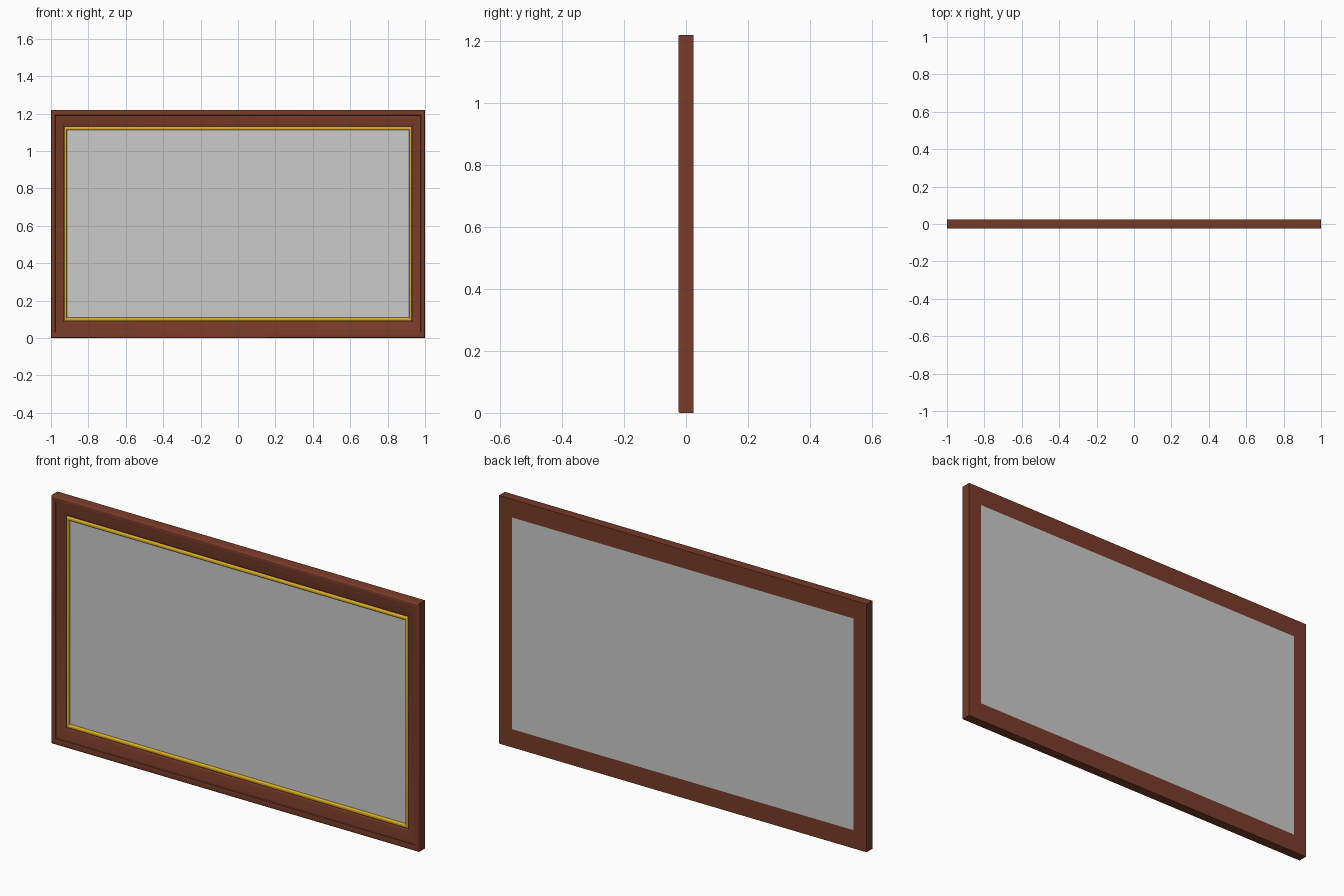
import bpy, bmesh, math

if "Cube" in bpy.data.objects:
    bpy.data.objects.remove(bpy.data.objects["Cube"])

HX, HZ = 1.0, 0.61      # half width and half height of the frame
ZF = 1.28               # top and bottom mouldings are wider than the sides


def colour(name, rgb):
    m = bpy.data.materials.new(name)
    m.diffuse_color = (*rgb, 1)
    m.use_nodes = True
    m.node_tree.nodes["Principled BSDF"].inputs["Base Color"].default_value = m.diffuse_color
    return m


def finish(bm, name, mat=None, smooth=False):
    bmesh.ops.recalc_face_normals(bm, faces=bm.faces)
    me = bpy.data.meshes.new(name)
    bm.to_mesh(me)
    bm.free()
    ob = bpy.data.objects.new(name, me)
    bpy.context.collection.objects.link(ob)
    if mat:
        me.materials.append(mat)
    if smooth:
        bpy.ops.object.select_all(action='DESELECT')
        ob.select_set(True)
        bpy.context.view_layer.objects.active = ob
        bpy.ops.object.shade_smooth_by_angle(angle=math.radians(30))
    return ob


def moulding(name, profile, mat):
    """Sweep a closed (inset, depth) profile round the mitred rectangle."""
    bm = bmesh.new()
    rings = []
    for sx, sz in ((-1, -1), (1, -1), (1, 1), (-1, 1)):
        rings.append([bm.verts.new((sx * (HX - u), y, HZ + sz * (HZ - u * ZF)))
                      for u, y in profile])
    n = len(profile)
    for i in range(4):
        a, b = rings[i], rings[(i + 1) % 4]
        for j in range(n):
            k = (j + 1) % n
            bm.faces.new((a[j], a[k], b[k], b[j]))
    return finish(bm, name, mat, True)


wood = colour("wood", (0.19, 0.045, 0.022))
gold = colour("gold", (0.70, 0.42, 0.015))

# wooden frame: rounded outer lip, small step, then a cove falling to the bead
lip = [(0.006 - 0.006 * math.cos(t), -0.019 - 0.006 * math.sin(t))
       for t in [i * math.pi / 8 for i in range(5)]]
cove = [(0.026 + 0.044 * math.sin(t), -0.019 + 0.017 * (1 - math.cos(t)) ** 0.5 * 1.0)
        for t in [i * math.pi / 16 for i in range(9)]]
moulding("wooden_frame",
         [(0, 0.025)] + lip + [(0.018, -0.025), (0.022, -0.023), (0.023, -0.019)]
         + cove + [(0.07, 0.025)], wood)

# gilded inner bead
bead = [(0.0775 - 0.0075 * math.cos(t), -0.003 - 0.008 * math.sin(t))
        for t in [i * math.pi / 8 for i in range(9)]]
moulding("gold_bead", [(0.07, 0.004)] + bead + [(0.085, 0.004)], gold)

# picture panel, recessed in front and flush with the back
bm = bmesh.new()
bmesh.ops.create_cube(bm, size=1)
for v in bm.verts:
    v.co = (v.co.x * 2 * (HX - 0.07), 0.0125 + v.co.y * 0.025,
            HZ + v.co.z * 2 * (HZ - 0.07 * ZF))
finish(bm, "picture_panel")
